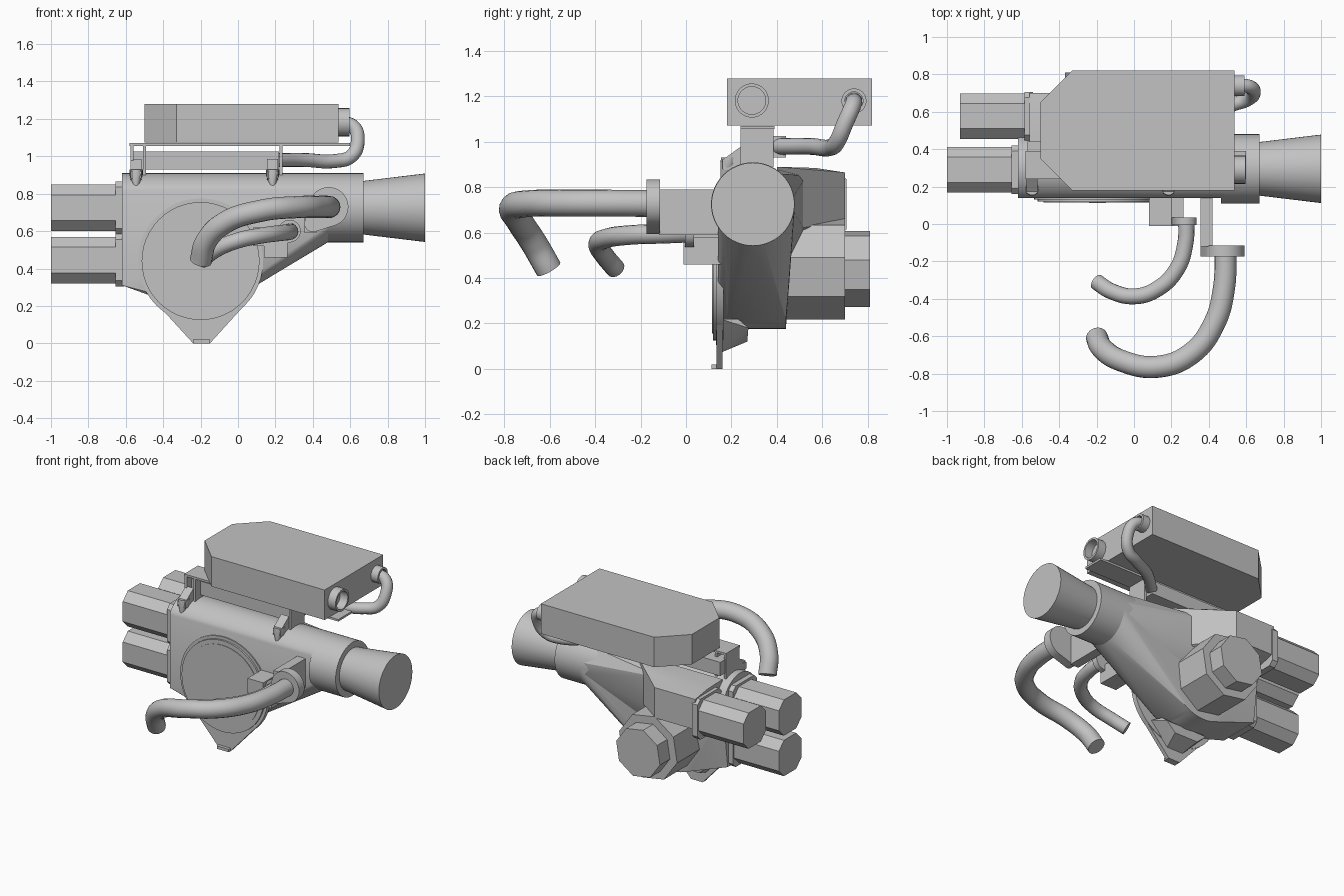
import bpy, bmesh
from math import sin, cos, pi, radians

cube = bpy.data.objects.get("Cube")
if cube:
    bpy.data.objects.remove(cube, do_unlink=True)

GREY = (0.54, 0.54, 0.54, 1)
mat = bpy.data.materials.new("plain grey")
mat.use_nodes = True
mat.diffuse_color = GREY
mat.node_tree.nodes["Principled BSDF"].inputs["Base Color"].default_value = GREY


def activate(ob):
    bpy.ops.object.select_all(action='DESELECT')
    ob.select_set(True)
    bpy.context.view_layer.objects.active = ob


def finish(ob):
    ob.data.materials.append(mat)
    activate(ob)
    bpy.ops.object.shade_smooth_by_angle(angle=radians(32))
    return ob


def hull(name, points):
    """Convex solid around a set of points."""
    bm = bmesh.new()
    for p in points:
        bm.verts.new(p)
    bmesh.ops.remove_doubles(bm, verts=bm.verts, dist=0.0005)
    bmesh.ops.convex_hull(bm, input=bm.verts)
    loose = [v for v in bm.verts if not v.link_faces]
    bmesh.ops.delete(bm, geom=loose, context='VERTS')
    bmesh.ops.dissolve_limit(bm, angle_limit=radians(0.5), verts=bm.verts, edges=bm.edges)
    bmesh.ops.recalc_face_normals(bm, faces=bm.faces)
    me = bpy.data.meshes.new(name)
    bm.to_mesh(me)
    bm.free()
    ob = bpy.data.objects.new(name, me)
    bpy.context.collection.objects.link(ob)
    return finish(ob)


def place(outline, axis, d):
    """Put a 2D outline into space at depth d along an axis."""
    if axis == 'x':
        return [(d, u, v) for u, v in outline]
    if axis == 'y':
        return [(u, d, v) for u, v in outline]
    return [(u, v, d) for u, v in outline]


def prism(name, outline, axis, a, b):
    return hull(name, place(outline, axis, a) + place(outline, axis, b))


def rect(u0, u1, v0, v1, c=0.0):
    """Rectangle outline with cut corners."""
    return [(u0 + c, v0), (u1 - c, v0), (u1, v0 + c), (u1, v1 - c),
            (u1 - c, v1), (u0 + c, v1), (u0, v1 - c), (u0, v0 + c)]


def circle(u, v, r, n=48, turn=0.0):
    angles = [2 * pi * i / n + radians(turn) for i in range(n)]
    return [(u + r * cos(a), v + r * sin(a)) for a in angles]


def box(name, x0, x1, y0, y1, z0, z1):
    return prism(name, rect(x0, x1, y0, y1), 'z', z0, z1)


def ring(name, x, y, z, r, length, wall):
    """Open tube along x, with an inward wall."""
    bpy.ops.mesh.primitive_cylinder_add(vertices=32, radius=r, depth=length, end_fill_type='NOTHING',
                                        location=(x, y, z), rotation=(0, pi / 2, 0))
    ob = bpy.context.object
    ob.name = name
    mod = ob.modifiers.new("wall", 'SOLIDIFY')
    mod.thickness = wall
    mod.offset = -1
    bpy.ops.object.modifier_apply(modifier=mod.name)
    return finish(ob)


def pipe(name, points, r):
    cu = bpy.data.curves.new(name, 'CURVE')
    cu.dimensions = '3D'
    cu.bevel_depth = r
    cu.bevel_resolution = 6
    cu.use_fill_caps = True
    sp = cu.splines.new('BEZIER')
    sp.bezier_points.add(len(points) - 1)
    for bp, p in zip(sp.bezier_points, points):
        bp.co = p
        bp.handle_left_type = bp.handle_right_type = 'AUTO'
    ob = bpy.data.objects.new(name, cu)
    bpy.context.collection.objects.link(ob)
    activate(ob)
    bpy.ops.object.convert(target='MESH')
    return finish(bpy.context.object)


TY, TZ = 0.295, 0.725      # tube axis
GX, GZ = -0.2, 0.44        # gearbox axis
FRONT = 0.14               # flat front face

# Housing: flat-fronted tube blended into the round gearbox
flat_tube = [(max(y, FRONT), z) for y, z in circle(TY, TZ, 0.185)]
gear = circle(GX, GZ, 0.265)
hull("housing", place(flat_tube, 'x', -0.62) + place(flat_tube, 'x', 0.48)
     + place(gear, 'y', 0.18) + place(gear, 'y', 0.44)
     + place(circle(GX, GZ, 0.23), 'y', FRONT)
     + [(-0.62, FRONT, 0.31), (-0.62, 0.43, 0.31), (-0.58, FRONT, 0.3)])
prism("tube_collar", circle(TY, TZ, 0.185), 'x', 0.465, 0.67)
hull("tail_cone", place(circle(TY, TZ, 0.142), 'x', 0.66) + place(circle(TY, TZ, 0.183), 'x', 1.0))

# Front cover and lower mounting tab
prism("front_plate", circle(GX, GZ, 0.335), 'y', 0.132, 0.165)
prism("cover_disc", circle(GX, GZ, 0.315), 'y', 0.119, 0.14)
prism("cover_centre", circle(GX, GZ, 0.285), 'y', 0.115, 0.13)
prism("mount_tab", [(-0.45, 0.23), (-0.24, 0.0), (-0.15, 0.0), (0.05, 0.22)], 'y', 0.134, 0.16)
box("tab_foot", -0.24, -0.15, 0.112, 0.15, 0.0, 0.02)
hull("tab_cradle", [(GX + s * w, y, z) for s in (-1, 1) for w, y, z in (
    (0.06, 0.15, 0.07), (0.2, 0.15, 0.22), (0.09, 0.27, 0.12), (0.16, 0.275, 0.18), (0.16, 0.23, 0.22))])

# Rear hump that carries the rear motor, and its web towards the collar
hull("rear_hump", [(x, 0.40, z) for x in (-0.56, 0.1) for z in (0.6, 0.89)]
     + [(x, 0.57, z) for x in (-0.56, -0.12) for z in (0.62, 0.885)]
     + [(x, 0.70, z) for x in (-0.56, -0.25) for z in (0.655, 0.865)])
hull("rear_web", [(0.47, 0.40, 0.58), (0.47, 0.475, 0.69), (0.47, 0.475, 0.76), (0.47, 0.41, 0.86),
                  (-0.2, 0.40, 0.42), (-0.1, 0.46, 0.46), (-0.2, 0.53, 0.6), (-0.2, 0.53, 0.85),
                  (-0.2, 0.40, 0.89)])

# Rear gear drive
prism("drive_block", circle(GX, GZ, 0.228, 8, 13), 'y', 0.40, 0.70)
prism("drive_cap", circle(GX, GZ, 0.172, 8, 13), 'y', 0.69, 0.81)

# Three cut-corner motors with flanges
for name, x, y, z in (("upper_front", -1.0, 0.29, 0.725), ("lower_front", -1.0, 0.29, 0.445),
                      ("upper_rear", -0.93, 0.577, 0.725)):
    prism(name + "_motor", rect(y - 0.122, y + 0.122, z - 0.124, z + 0.124, 0.055), 'x', x, x + 0.36)
    prism(name + "_flange", rect(y - 0.13, y + 0.13, z - 0.14, z + 0.14, 0.03), 'x', x + 0.345, x + 0.39)

# Top box with cut corners, end port and pipe collar
prism("top_box", [(-0.5, 0.35), (-0.33, 0.18), (0.537, 0.18), (0.537, 0.82), (-0.33, 0.82), (-0.5, 0.65)],
      'z', 1.073, 1.28)
ring("end_port", 0.56, 0.29, 1.182, 0.075, 0.07, 0.014)
ring("pipe_collar", 0.56, 0.74, 1.18, 0.055, 0.06, 0.015)

# Tray, with strap walls, gussets and spikes under the box
box("tray", -0.57, 0.22, 0.29, 0.44, 0.93, 1.025)
box("tray_plate", -0.58, 0.6, 0.24, 0.39, 1.056, 1.07)
for i, x in enumerate((-0.568, -0.5, 0.23)):
    box("strap_wall_%d" % (i + 1), x - 0.008, x + 0.008, 0.24, 0.385, 0.89, 1.058)
for name, x in (("right", -0.545), ("left", 0.185)):
    prism(name + "_gusset", [(0.16, 0.92), (0.25, 0.985), (0.25, 0.86), (0.16, 0.88)],
          'x', x - 0.03, x + 0.03)
    hull(name + "_spike", place(circle(x, 0.19, 0.036, 16), 'z', 0.93)
         + place(circle(x, 0.187, 0.036, 16), 'z', 0.9) + place(circle(x, 0.165, 0.012, 16), 'z', 0.84))

# Hose from tray to box
pipe("box_hose", [(0.2, 0.41, 0.98), (0.36, 0.55, 0.98), (0.52, 0.635, 0.975), (0.605, 0.665, 1.0),
                  (0.64, 0.7, 1.08), (0.615, 0.735, 1.16), (0.53, 0.74, 1.18)], 0.037)

# Large exhaust
pipe("large_exhaust", [(0.49, -0.13, 0.728), (0.48, -0.35, 0.73), (0.43, -0.53, 0.73),
                       (0.31, -0.69, 0.728), (0.13, -0.763, 0.71), (-0.07, -0.73, 0.645),
                       (-0.17, -0.665, 0.545), (-0.2, -0.605, 0.44)], 0.059)
prism("large_flange", circle(0.485, 0.73, 0.105) + circle(0.4, 0.64, 0.045), 'y', -0.175, -0.115)
box("large_arm", 0.355, 0.42, -0.12, 0.2, 0.59, 0.79)

# Small exhaust
pipe("small_exhaust", [(0.28, 0.02, 0.6), (0.275, -0.1, 0.595), (0.23, -0.24, 0.59),
                       (0.12, -0.35, 0.575), (0.0, -0.387, 0.55), (-0.12, -0.36, 0.5),
                       (-0.2, -0.31, 0.44)], 0.043)
prism("small_flange", circle(0.275, 0.6, 0.06) + circle(0.22, 0.55, 0.025), 'y', -0.005, 0.035)
box("small_arm", 0.08, 0.2, -0.01, 0.15, 0.52, 0.62)
box("small_foot", 0.14, 0.265, -0.01, 0.18, 0.46, 0.58)
